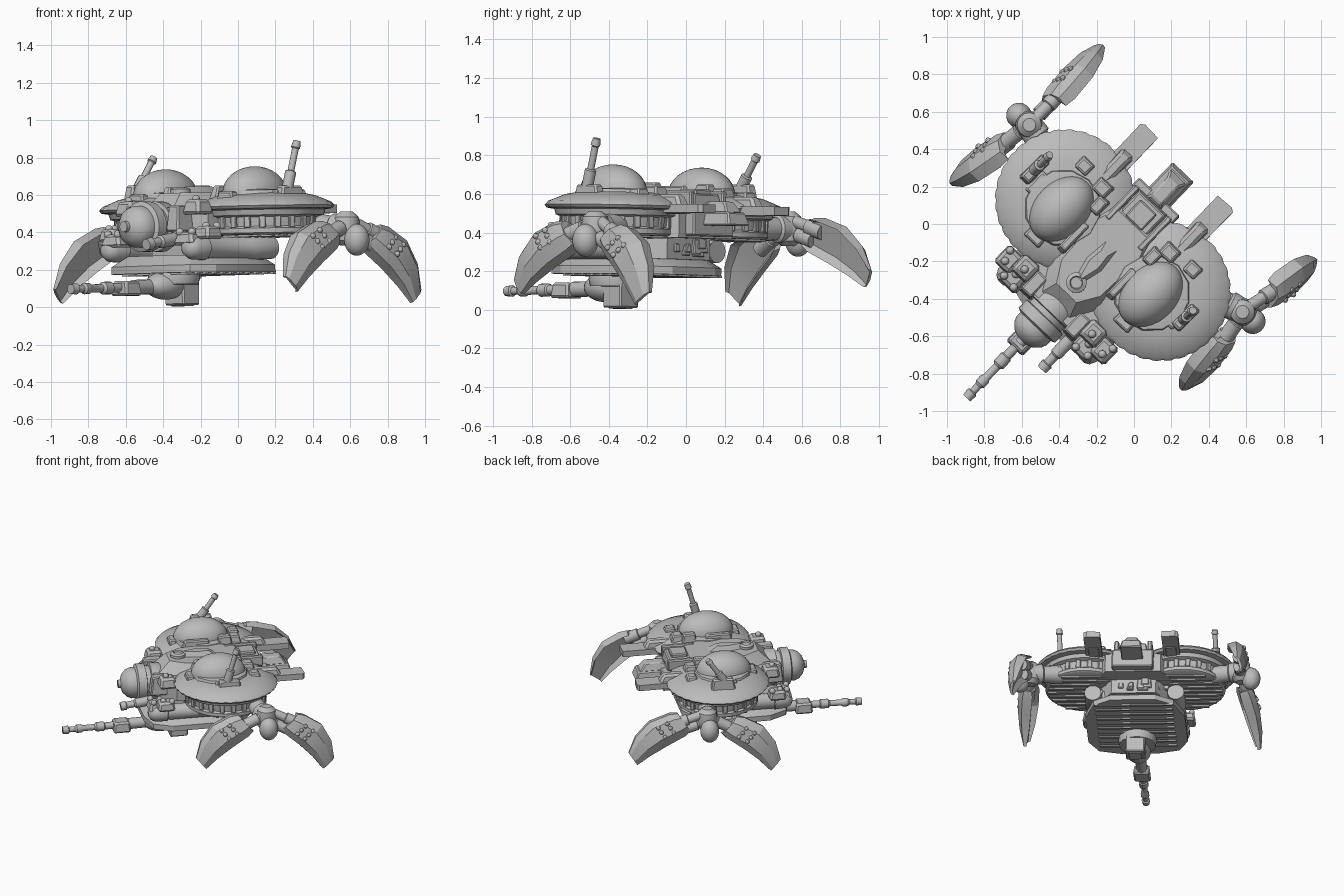
import bpy, bmesh, math, random
from mathutils import Matrix, Vector

if "Cube" in bpy.data.objects:
    bpy.data.objects.remove(bpy.data.objects["Cube"])
random.seed(4)

grey = bpy.data.materials.new("hull_grey")
grey.use_nodes = True
GREY = (0.5, 0.5, 0.5, 1)
grey.diffuse_color = GREY
grey.node_tree.nodes["Principled BSDF"].inputs["Base Color"].default_value = GREY

# The machine is built facing local -y, then turned on the spot and rolled slightly
WORLD = Matrix()
TURN = Matrix.Rotation(-0.764, 4, 'Z')
BASE = TURN @ Matrix.Translation((0, 0, .4)) @ Matrix.Rotation(-0.025, 4, 'Y') @ Matrix.Translation((0, 0, -.4))


def finish(bm, name, angle=35, frame=BASE):
    bmesh.ops.recalc_face_normals(bm, faces=bm.faces)
    bm.transform(frame)
    me = bpy.data.meshes.new(name)
    bm.to_mesh(me)
    bm.free()
    me.materials.append(grey)
    ob = bpy.data.objects.new(name, me)
    bpy.context.collection.objects.link(ob)
    bpy.ops.object.select_all(action='DESELECT')
    ob.select_set(True)
    bpy.context.view_layer.objects.active = ob
    bpy.ops.object.shade_smooth_by_angle(angle=math.radians(angle))


def add_box(bm, c, s, top=1.0, rot=Matrix()):
    """Box with an optionally narrower top."""
    m = Matrix.Translation(c) @ rot @ Matrix.Diagonal((*s, 1))
    for v in bmesh.ops.create_cube(bm, size=1)["verts"]:
        if v.co.z > 0:
            v.co.x *= top
            v.co.y *= top
        v.co = m @ v.co


def boxes(name, items, bevel=0.008, frame=BASE):
    bm = bmesh.new()
    for it in items:
        add_box(bm, *it)
    if bevel:
        bmesh.ops.bevel(bm, geom=bm.edges[:], offset=bevel, segments=1, affect='EDGES')
    finish(bm, name, 25, frame)


def ellipsoid(name, c, s, frame=BASE):
    bm = bmesh.new()
    bmesh.ops.create_uvsphere(bm, u_segments=32, v_segments=16, radius=1,
                              matrix=Matrix.Translation(c) @ Matrix.Diagonal((*s, 1)))
    finish(bm, name, 35, frame)


def lathe(name, prof, origin=(0, 0, 0), axis=(0, 0, 1), seg=32, jag=0, frame=BASE):
    """Spin (radius, distance) points around an axis; jag notches the outer rim."""
    rot = Vector(axis).to_track_quat('Z', 'Y').to_matrix().to_4x4()
    m = Matrix.Translation(origin) @ rot
    bm = bmesh.new()
    big = max(p[0] for p in prof)
    rings = []
    for r, z in prof:
        ring = []
        for i in range(seg):
            a = 2 * math.pi * i / seg
            k = r - (jag if r > .96 * big and i % 3 == 0 else 0)
            ring.append(bm.verts.new(m @ Vector((k * math.cos(a), k * math.sin(a), z))))
        rings.append(ring)
    for a, b in zip(rings, rings[1:]):
        for i in range(seg):
            j = (i + 1) % seg
            bm.faces.new((a[i], a[j], b[j], b[i]))
    bm.faces.new(rings[0])
    bm.faces.new(rings[-1])
    finish(bm, name, 35, frame)


def rod(name, a, b, radii, frame=BASE, seg=16):
    """Rod between two points; radii = (fraction along, radius)."""
    a, b = Vector(a), Vector(b)
    d = b - a
    lathe(name, [(r, t * d.length) for t, r in radii], a, d, seg, 0, frame)


def outline(name, pts, z0, z1, shrink=1.0):
    """Extrude a plan outline; shrink narrows the top."""
    bm = bmesh.new()
    n = len(pts)
    cy = sum(p[1] for p in pts) / n
    lo = [bm.verts.new((x, y, z0)) for x, y in pts]
    hi = [bm.verts.new((x * shrink, cy + (y - cy) * shrink, z1)) for x, y in pts]
    bm.faces.new(lo)
    bm.faces.new(hi)
    for i in range(n):
        j = (i + 1) % n
        bm.faces.new((lo[i], lo[j], hi[j], hi[i]))
    finish(bm, name, 25)


def mirrored(half):
    return half + [(-x, y) for x, y in reversed(half)]


# Lower hull with thin flared rim
low = [(.14, -.72), (.29, -.68), (.36, -.55), (.36, -.2), (.29, -.02), (.16, .06)]
outline("lower_hull_base", mirrored(low), .18, .22)
outline("lower_hull_top", mirrored(low), .22, .275, .8)
outline("support_column", mirrored([(.16, -.5), (.24, -.4), (.24, -.1), (.16, .02)]), .26, .42)

# Centre hull between the saucers
outline("centre_hull", mirrored([(.13, -.64), (.26, -.5), (.28, .0), (.2, .14)]), .37, .53)
outline("centre_roof", mirrored([(.10, -.6), (.19, -.45), (.21, -.08), (.15, .08)]), .53, .61, .75)
outline("roof_ridge", mirrored([(.02, -.5), (.07, -.3), (.05, -.12)]), .58, .645, .45)
lathe("roof_hatch", [(.055, 0), (.055, .03), (.035, .04), (.03, .03)], (0, -.44, .60), seg=20)
boxes("rear_engine", [((0, .06, .55), (.22, .2, .1), .85), ((0, .06, .60), (.12, .12, .05)),
                      ((0, .15, .45), (.3, .1, .14))])
boxes("engine_frame", [((s * .12, .04, .575), (.035, .24, .08)) for s in (-1, 1)])

# Front ball turret drum and nose cap
lathe("nose_drum", [(.12, 0), (.135, .03), (.135, .09), (.115, .095), (.115, .125), (.135, .13), (.135, .19),
                    (.112, .2), (.112, .23), (.10, .26), (.07, .29), (.03, .305), (.028, .325)],
      (0, -.56, .43), (0, -1, 0))
boxes("nose_cheeks", [((s * .16, -.6, .47), (.09, .16, .14), .8) for s in (-1, 1)])

# Rear middle scoop
boxes("middle_tail", [((0, .27, .47), (.16, .23, .07), .8), ((0, .24, .53), (.12, .22, .06), .6)])

for s, side in ((-1, "right"), (1, "left")):
    cx, cy = s * .355, -.16
    # Saucer plate, underside deck and dome
    lathe(side + "_saucer", [(.30, .505), (.362, .515), (.374, .53), (.355, .55), (.27, .585), (.2, .60)],
          (cx, cy, 0), seg=96, jag=.006)
    lathe(side + "_deck", [(.28, .375), (.295, .385), (.295, .41), (.28, .42), (.285, .47), (.315, .48), (.325, .515)],
          (cx, cy, 0), seg=48)
    ellipsoid(side + "_dome", (s * .33, -.21, .60), (.145, .2, .145))
    lathe(side + "_dome_collar", [(.21, .585), (.20, .615), (.17, .62)], (s * .33, -.2, 0), seg=12)
    # Wall ribs and underside grating
    ribs, grate = [], []
    for i in range(22):
        a = 2 * math.pi * i / 22
        ribs.append(((cx + .28 * math.cos(a), cy + .28 * math.sin(a), .447), (.03, .035, .07), 1,
                     Matrix.Rotation(a, 4, 'Z')))
    for i in range(-4, 5):
        half = math.sqrt(.275 ** 2 - (.055 * i) ** 2)
        grate.append(((cx, cy + .055 * i, .372), (2 * half, .022, .014)))
    boxes(side + "_deck_ribs", ribs, .004)
    boxes(side + "_deck_grating", grate, 0)
    # Raised fittings around the dome
    boxes(side + "_dome_fittings", [((s * .25, .02, .60), (.11, .1, .07), .7), ((s * .40, .04, .595), (.1, .09, .05), .7),
                                    ((s * .18, -.27, .60), (.06, .24, .09), .7), ((s * .2, -.06, .61), (.08, .12, .09), .7),
                                    ((s * .33, -.42, .585), (.12, .06, .05), .8), ((s * .51, -.2, .59), (.08, .16, .05), .8)])
    # Tail prong
    outline(side + "_tail_prong", [(s * .222, .0), (s * .338, .0), (s * .342, .41), (s * .32, .425), (s * .222, .42)], .495, .54)
    boxes(side + "_prong_cowl", [((s * .28, .13, .54), (.1, .3, .1), .65)], .015)
    # Side tank with rounded nose, and riveted corner armour
    rod(side + "_tank", (s * .3, -.72, .31), (s * .3, -.06, .31),
        [(0, .02), (.02, .045), (.07, .062), (.2, .066), (.21, .057), (.7, .057), (.72, .065), (1, .06)], seg=24)
    boxes(side + "_corner_armour", [((s * .27, -.66, .36), (.15, .12, .07), .7), ((s * .35, -.6, .39), (.12, .13, .07), .8),
                                    ((s * .25, -.57, .53), (.13, .13, .08), .75)], .015)
    bm = bmesh.new()
    for x, y, z in ((.23, -.69, .395), (.31, -.68, .395), (.27, -.63, .4), (.36, -.62, .425), (.38, -.56, .425), (.25, -.58, .572)):
        bmesh.ops.create_uvsphere(bm, u_segments=12, v_segments=6, radius=.022, matrix=Matrix.Translation((s * x, y, z)))
    finish(bm, side + "_armour_rivets")

boxes("lower_grating", [((0, -.6 + .065 * i, .178), (.56, .02, .014)) for i in range(10)], 0)
rod("side_barrel", (.18, -.68, .36), (.18, -.9, .33), [(0, .035), (.5, .035), (.55, .025), (.8, .025), (.82, .033), (1, .03)])
# Scattered machinery between the decks
bits = []
for i in range(26):
    a = random.uniform(0, 6.28)
    bits.append(((.27 * math.cos(a), -.25 + .27 * math.sin(a), random.uniform(.29, .36)),
                 [random.uniform(.03, .08) for _ in range(3)], .8))
boxes("deck_machinery", bits, .005)

# Belly turret and long gun
lathe("belly_turret_ring", [(.13, .12), (.14, .16), (.13, .2)], (0, -.5, 0))
ellipsoid("belly_turret", (0, -.57, .115), (.09, .13, .075))
boxes("turret_foot", [((.01, -.45, .085), (.14, .13, .15)), ((.01, -.45, .02), (.1, .1, .03))])
rod("gun_barrel", (-.01, -.6, .11), (-.01, -1.29, .097),
    [(0, .04), (.3, .04), (.31, .026), (.55, .026), (.56, .034), (.64, .034), (.66, .022),
     (.78, .022), (.80, .03), (.85, .03), (.87, .02), (.93, .02), (.94, .03), (1, .026)])
boxes("gun_breech", [((-.01, -.86, .1), (.125, .13, .08), .85)], .012)

# Rooftop guns
for side, a, b in (("right", (-.55, .27, .60), (-.45, .37, .80)), ("left", (.255, -.52, .59), (.315, -.462, .888))):
    rod(side + "_roof_gun", a, b, [(0, .03), (.45, .03), (.47, .018), (.86, .018), (.88, .025), (1, .02)], WORLD)
    boxes(side + "_roof_gun_mount", [((a[0] + .02, a[1] + .02, .605), (.18, .07, .09), .8, Matrix.Rotation(.78, 4, 'Z'))], .01, WORLD)


def leg(name, start, tip, s):
    """Broad, blunt armoured blade standing nearly upright, bowed outward, with rivets."""
    a, b = Vector(start), Vector(tip)
    d = (b - a).normalized()
    n = TURN.to_3x3() @ Vector((s, 0, 0)) + Vector((0, 0, .3))
    n = (n - d * n.dot(d)).normalized()
    w = d.cross(n)
    out = Vector((b.x - a.x, b.y - a.y, 0)).normalized() + Vector((0, 0, .65))
    bm = bmesh.new()
    rings = []
    for t, wid, th in ((0, .08, .09), (.1, .098, .105), (.4, .108, .1), (.72, .088, .075), (1, .055, .03)):
        c = a.lerp(b, t) + out * (.045 * math.sin(math.pi * t))
        rings.append([bm.verts.new(c + w * wid * x + n * th * y) for x, y in
                      ((-1, -.55), (-1, .15), (-.35, .6), (.6, .5), (1, .1), (1, -.55), (.75, -.1), (-.75, -.1))])
    for p, q in zip(rings, rings[1:]):
        for i in range(8):
            j = (i + 1) % 8
            bm.faces.new((p[i], p[j], q[j], q[i]))
    bm.faces.new(rings[0])
    bm.faces.new(rings[-1])
    for t in (.2, .34):
        for x in (-.03, .01, .05):
            c = a.lerp(b, t) + out * (.045 * math.sin(math.pi * t)) + w * x + n * .053
            bmesh.ops.create_uvsphere(bm, u_segments=10, v_segments=6, radius=.016, matrix=Matrix.Translation(c))
    finish(bm, name, 20, WORLD)


# Leg hubs, struts and blades
for side, s, hub, anchor, legs in (
        ("right", -1, (-.56, .53, .42), (-.44, .36, .42), (((-.68, .43, .37), (-.965, .25, .06)), ((-.44, .65, .41), (-.195, .945, .165)))),
        ("left", 1, (.58, -.47, .42), (.38, -.36, .44), (((.49, -.60, .40), (.285, -.87, .125)), ((.72, -.385, .39), (.955, -.225, .06))))):
    h = Vector(hub)
    rod(side + "_hub_arm", anchor, hub, [(0, .07), (.6, .06), (.65, .075), (1, .07)], WORLD)
    rod(side + "_hub", h + Vector((0, 0, .09)), h - Vector((0, 0, .09)), [(0, .035), (.15, .065), (.5, .075), (.85, .065), (1, .035)], WORLD)
    ellipsoid(side + "_hub_ball", h + Vector((s * .055, -s * .05, -.06)), (.068, .068, .085), WORLD)
    for part, (a, b) in zip(("front", "rear"), legs):
        v = Vector(a)
        for k in (-.035, .035):
            o = Vector((k * .7, k * .7, k * .6))
            rod(side + "_" + part + "_leg_strut", h + o + Vector((0, 0, .02)), v.lerp(Vector(b), .12) + o,
                [(0, .032), (.5, .032), (.52, .042), (1, .042)], WORLD)
        leg(side + "_" + part + "_leg", a, b, s)
